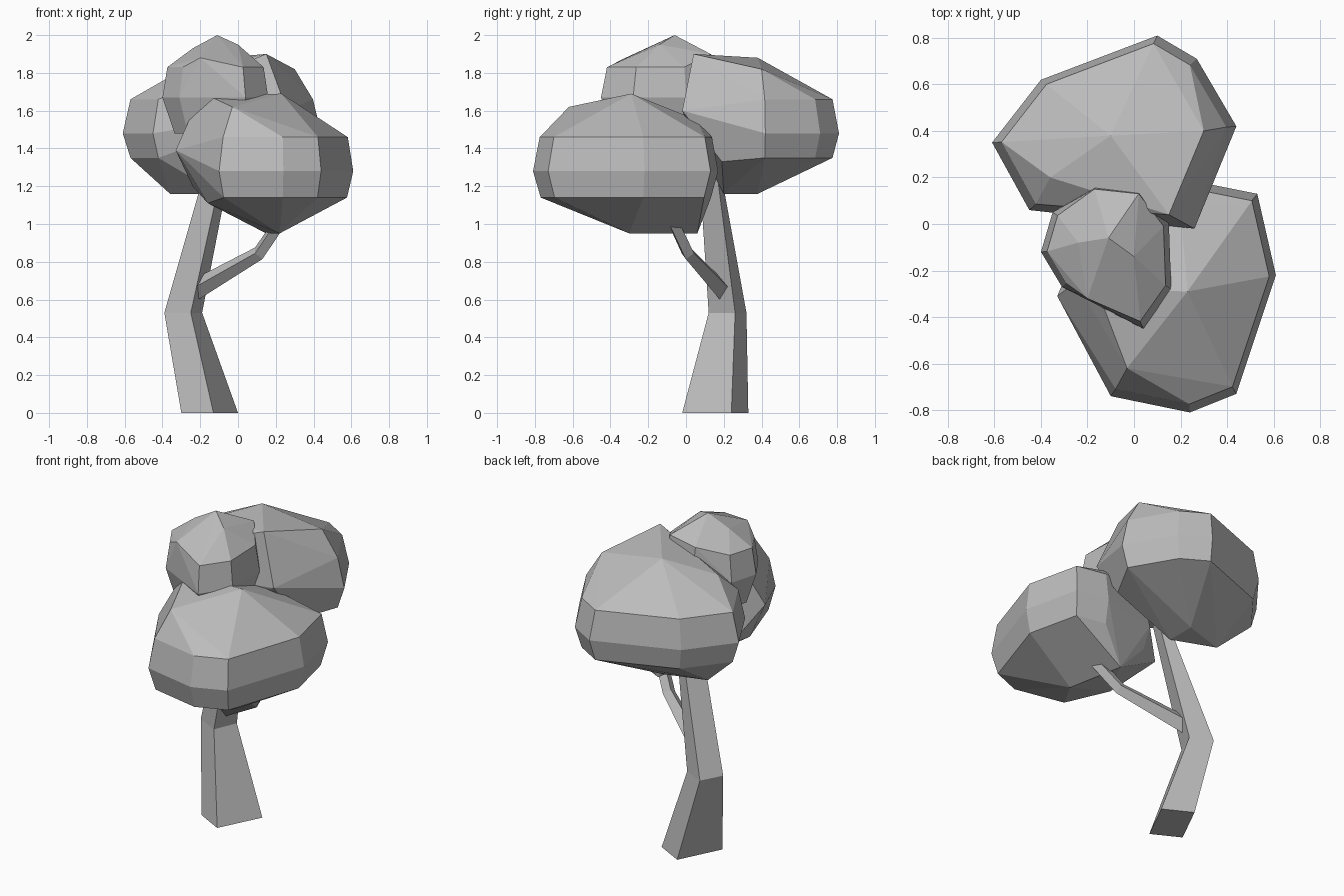
import bpy
import bmesh
from mathutils import Vector

default_cube = bpy.data.objects.get("Cube")
if default_cube:
    bpy.data.objects.remove(default_cube, do_unlink=True)

# One plain grey for the whole tree
grey = bpy.data.materials.new("plain_grey")
grey.use_nodes = True
grey_colour = (0.5, 0.5, 0.5, 1)
grey.diffuse_color = grey_colour
grey.node_tree.nodes["Principled BSDF"].inputs["Base Color"].default_value = grey_colour


def finish(name, bm):
    """Turn a bmesh into a flat-shaded, grey object."""
    bmesh.ops.recalc_face_normals(bm, faces=bm.faces[:])
    mesh = bpy.data.meshes.new(name)
    bm.to_mesh(mesh)
    bm.free()
    mesh.materials.append(grey)
    obj = bpy.data.objects.new(name, mesh)
    bpy.context.collection.objects.link(obj)
    return obj


def leaf_crown(name, outline, middle, levels, extra_corners):
    """Faceted crown: the outline repeated at (height, scale) levels plus
    peaks and corners, wrapped in a convex skin."""
    bm = bmesh.new()
    centre = Vector(middle)
    for height, scale in levels:
        for corner in outline:
            flat = centre + (Vector(corner) - centre) * scale
            bm.verts.new((flat.x, flat.y, height))
    for corner in extra_corners:
        bm.verts.new(corner)
    result = bmesh.ops.convex_hull(bm, input=bm.verts[:])
    unused = {g for g in result["geom_interior"] + result["geom_unused"]
              if isinstance(g, bmesh.types.BMVert)}
    bmesh.ops.delete(bm, geom=list(unused), context="VERTS")
    bmesh.ops.dissolve_limit(bm, angle_limit=0.03,
                             verts=bm.verts[:], edges=bm.edges[:])
    return finish(name, bm)


def loft(name, rings):
    """Join a series of four-cornered rings and cap both ends."""
    bm = bmesh.new()
    loops = [[bm.verts.new(p) for p in ring] for ring in rings]
    for lower, upper in zip(loops, loops[1:]):
        for i in range(len(lower)):
            j = (i + 1) % len(lower)
            bm.faces.new((lower[i], lower[j], upper[j], upper[i]))
    bm.faces.new(loops[0][::-1])
    bm.faces.new(loops[-1])
    return finish(name, bm)


# Bent trunk, tapering from a wide foot
trunk_sections = [
    (0, [(-.13, -.02), (0, .24), (-.17, .33), (-.3, .07)]),
    (.53, [(-.25, .12), (-.19, .26), (-.32, .32), (-.39, .19)]),
    (1.3, [(-.08, .07), (-.04, .16), (-.09, .18), (-.17, .1)]),
]
loft("trunk", [[(x, y, z) for x, y in ring] for z, ring in trunk_sections])

# Side branch, a diamond section swept along a bent path
branch_path = [((-.23, .19, .65), .055), ((.11, .01, .845), .038),
               ((.27, -.1, 1.08), .036)]
branch_rings = []
for i, (point, radius) in enumerate(branch_path):
    before = Vector(branch_path[max(i - 1, 0)][0])
    after = Vector(branch_path[min(i + 1, len(branch_path) - 1)][0])
    along = (after - before).normalized()
    side = along.cross(Vector((0, 0, 1))).normalized()
    rise = side.cross(along)
    branch_rings.append([Vector(point) + offset * radius
                         for offset in (side, rise, -side, -rise)])
loft("branch", branch_rings)

# Large low crown at the front
leaf_crown(
    "front_crown",
    outline=[(-.1, -.74), (.24, -.81), (.44, -.73), (.61, -.22),
             (.53, .13), (.33, .17), (-.05, .08)],
    middle=(.2, -.3),
    levels=[(1.14, .92), (1.28, 1), (1.46, .93)],
    extra_corners=[(-.33, -.31, 1.39), (-.25, -.25, 1.57), (-.24, -.1, 1.2),
                   (-.16, -.4, 1.11), (-.16, -.28, 1.68), (.23, -.29, 1.69),
                   (-.03, -.62, 1.62), (.2, .06, 1.55),
                   (.22, -.3, .95), (.15, .06, .95)],
)

# Wide crown at the back
leaf_crown(
    "back_crown",
    outline=[(-.61, .35), (-.4, .62), (.1, .81), (.27, .71),
             (.44, .42), (-.45, .06)],
    middle=(-.1, .38),
    levels=[(1.35, .92), (1.48, 1), (1.66, .92)],
    extra_corners=[(.15, .04, 1.9), (.3, .4, 1.82), (.26, -.02, 1.6),
                   (-.1, .38, 1.88), (-.36, .2, 1.78), (.28, .19, 1.33),
                   (-.36, .3, 1.16), (-.1, .38, 1.16), (-.1, .2, 1.16)],
)

# Small crown on top
leaf_crown(
    "top_crown",
    outline=[(-.4, -.12), (-.31, -.27), (.04, -.45), (.16, -.28),
             (.15, 0), (.04, .14), (-.16, .17), (-.35, .05)],
    middle=(-.11, -.1),
    levels=[(1.48, .78), (1.67, 1), (1.83, .91)],
    extra_corners=[(-.2, -.32, 1.88), (0, -.14, 1.95), (-.24, -.08, 1.93),
                   (-.11, -.06, 2), (-.17, .15, 1.88), (.02, .13, 1.9)],
)
